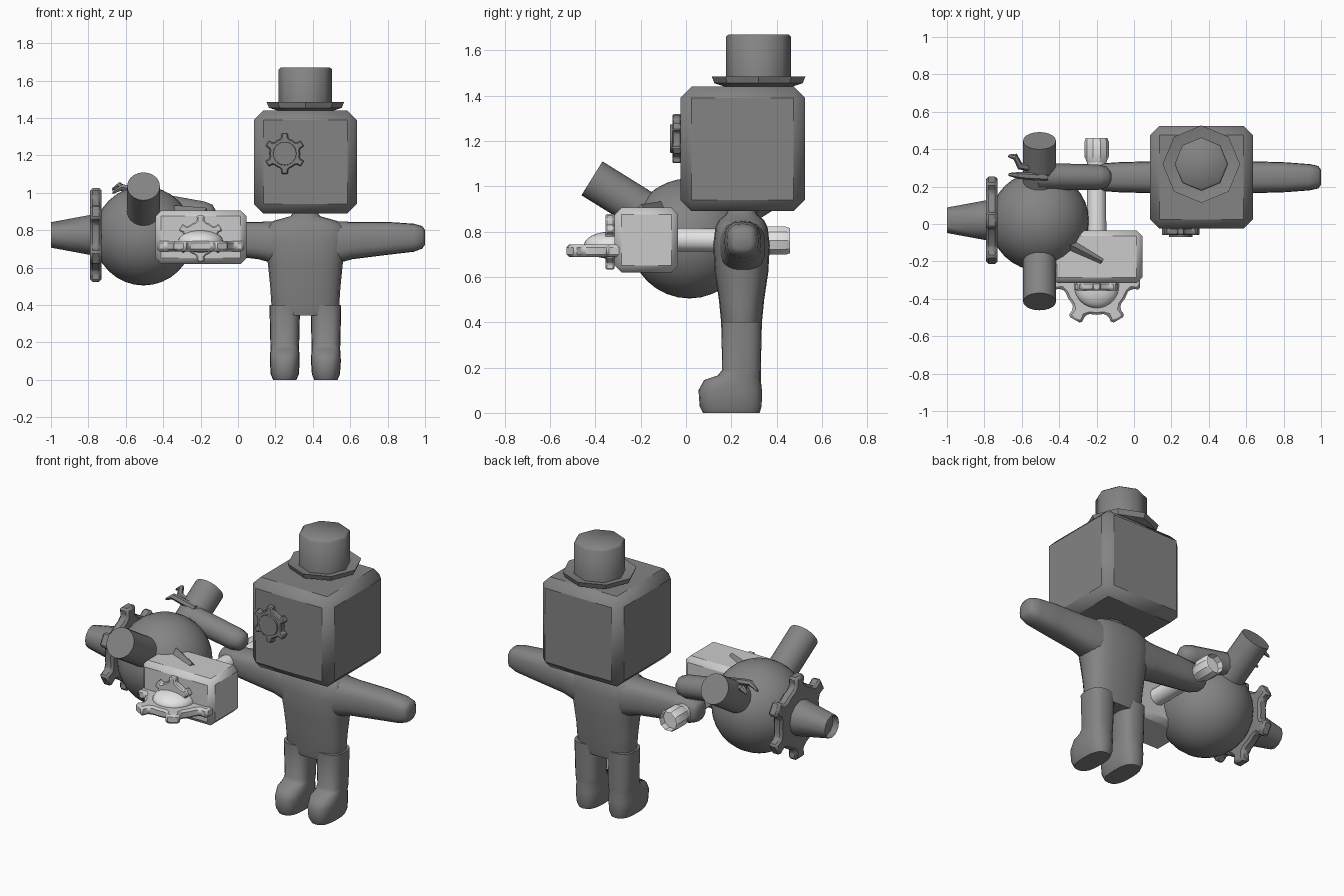
import bpy, bmesh, math
from mathutils import Vector, Matrix

cube = bpy.data.objects.get("Cube")
if cube:
    bpy.data.objects.remove(cube, do_unlink=True)


def material(name, v):
    m = bpy.data.materials.new(name)
    m.use_nodes = True
    m.diffuse_color = (v, v, v, 1)
    m.node_tree.nodes["Principled BSDF"].inputs["Base Color"].default_value = (v, v, v, 1)
    return m


DARK = material("dark grey", 0.23)
PALE = material("pale grey", 0.6)
WHITE = material("off white", 0.78)


def finish(name, bm, mat, angle=35, bevel=0):
    """Turn a bmesh into a shaded object with an optional bevel."""
    bmesh.ops.recalc_face_normals(bm, faces=bm.faces[:])
    me = bpy.data.meshes.new(name)
    bm.to_mesh(me)
    bm.free()
    me.materials.append(mat)
    ob = bpy.data.objects.new(name, me)
    bpy.context.collection.objects.link(ob)
    if bevel:
        mod = ob.modifiers.new("bevel", 'BEVEL')
        mod.width = bevel
        mod.segments = 1
    bpy.ops.object.select_all(action='DESELECT')
    ob.select_set(True)
    bpy.context.view_layer.objects.active = ob
    bpy.ops.object.shade_smooth_by_angle(angle=math.radians(angle))
    return ob


def skin(bm, rings):
    """Bridge rings of points and cap both ends; returns the last cap."""
    loops = [[bm.verts.new(p) for p in r] for r in rings]
    n = len(loops[0])
    for a, b in zip(loops, loops[1:]):
        for i in range(n):
            j = (i + 1) % n
            bm.faces.new((a[i], a[j], b[j], b[i]))
    bm.faces.new(loops[0][::-1])
    return bm.faces.new(loops[-1])


def loft(name, sections, axis, n=20, power=0.75, mat=DARK, angle=50):
    """Loft rounded sections (centre, half width, half depth)."""
    def ring(c, ra, rb):
        pts = []
        for i in range(n):
            t = 2 * math.pi * i / n
            u, v = (math.copysign(abs(f) ** power, f) for f in (math.cos(t), math.sin(t)))
            off = (u * ra, v * rb, 0) if axis == 'z' else (0, u * ra, v * rb)
            pts.append(Vector(c) + Vector(off))
        return pts
    bm = bmesh.new()
    skin(bm, [ring(*s) for s in sections])
    return finish(name, bm, mat, angle)


def tube(name, path, radii, n=16, mat=DARK, hole=0, angle=50):
    """Round tube through the path points, with an optional recess at its end."""
    path = [Vector(p) for p in path]
    quat = (path[-1] - path[0]).to_track_quat('Z', 'Y')
    rings = []
    for p, r in zip(path, radii):
        rings.append([p + quat @ Vector((r * math.cos(2 * math.pi * i / n),
                                         r * math.sin(2 * math.pi * i / n), 0)) for i in range(n)])
    bm = bmesh.new()
    cap = skin(bm, rings)
    if hole:
        bmesh.ops.inset_individual(bm, faces=[cap], thickness=hole)
        for f in bmesh.ops.extrude_discrete_faces(bm, faces=[cap])["faces"]:
            bmesh.ops.translate(bm, verts=f.verts[:], vec=quat @ Vector((0, 0, -0.04)))
    return finish(name, bm, mat, angle)


def box(name, centre, size, mat, bevel):
    bm = bmesh.new()
    bmesh.ops.create_cube(bm, size=1, matrix=Matrix.Translation(centre) @ Matrix.Diagonal((*size, 1)))
    return finish(name, bm, mat, 30, bevel)


def gear(name, centre, normal, up, radius, thick, mat):
    """Six toothed wheel, first tooth pointing along up."""
    up, side = Vector(up), Vector(normal).cross(Vector(up))
    rings = []
    for h in (-thick / 2, thick / 2):
        pts = []
        for k in range(6):
            for deg, f in ((-18, .74), (-11, .8), (-10, 1), (10, 1), (11, .8), (18, .74), (30, .74)):
                t = math.radians(60 * k + deg)
                pts.append(Vector(centre) + Vector(normal) * h
                           + (up * math.cos(t) + side * math.sin(t)) * radius * f)
        rings.append(pts)
    bm = bmesh.new()
    skin(bm, rings)
    return finish(name, bm, mat, 25, radius * 0.05)


def sphere(name, centre, scale, mat):
    bm = bmesh.new()
    bmesh.ops.create_uvsphere(bm, u_segments=32, v_segments=16, radius=1,
                              matrix=Matrix.Translation(centre) @ Matrix.Diagonal((*scale, 1)))
    return finish(name, bm, mat, 60)


# Head, face gear and hat
MID = 0.36
box("head", (MID, 0.25, 1.165), (0.55, 0.55, 0.55), DARK, 0.05)
gear("face_gear", (0.25, -0.04, 1.21), (0, -1, 0), (0, 0, 1), 0.11, 0.04, DARK)
tube("face_gear_hub", [(0.25, -0.03, 1.21), (0.25, -0.07, 1.21)], [0.066, 0.062], 16)
tube("hat_brim", [(MID, 0.32, z) for z in (1.44, 1.455, 1.485, 1.47)], [0.15, 0.195, 0.207, 0.14], 8, angle=25)
tube("hat_crown", [(MID, 0.32, z) for z in (1.45, 1.66, 1.67)], [0.143, 0.143, 0.132], 8, angle=46)

# Torso, tapering to the neck
loft("torso", [((MID, 0.245, z), w, d) for z, w, d in
               ((0.345, .17, .08), (0.38, .18, .088), (0.5, .188, .1), (0.62, .2, .118),
                (0.74, .225, .125), (0.82, .22, .115), (0.85, .17, .1), (0.875, .08, .07), (0.9, .06, .055))], 'z')

# Arms and legs, repeated on each side
for side, s in (("left", 1), ("right", -1)):
    loft(side + "_arm", [((MID + s * x, 0.25, z), d, h) for x, z, d, h in
                         ((.06, .74, .1, .1), (.17, .735, .1, .112), (.25, .745, .086, .1),
                          (.45, .757, .08, .087), (.58, .76, .07, .075), (.625, .762, .06, .06),
                          (.64, .762, .04, .04))], 'x')
    x = MID + s * 0.11
    loft(side + "_leg", [((x, y, z), w, d) for z, y, w, d in
                         ((0, .2, .062, .125), (.03, .197, .075, .137), (.1, .195, .08, .14),
                          (.145, .205, .078, .125), (.165, .235, .076, .095), (.19, .245, .077, .085),
                          (.4, .245, .082, .09))], 'z')

# Round machine with its side gear and nozzle
C = Vector((-0.505, 0.015, 0.77))
sphere("tank", C, (0.265, 0.265, 0.265), DARK)
gear("tank_gear", (-0.76, 0.02, 0.775), (-1, 0, 0), (0, 0, 1), 0.255, 0.06, DARK)
tube("nozzle", [(-0.72, 0.02, 0.775), (-0.8, 0.02, 0.775), (-1, 0.02, 0.775)],
     [0.115, 0.105, 0.068], 12, hole=0.045, angle=40)
for name, s in (("rear_canister", 1), ("front_canister", -1)):
    tube(name, [C + Vector((0, s * .1, .06)), C + Vector((0, s * .43, .265))], [0.088, 0.088], 20)

# Handle sleeve and two bent claws beside the rear canister
tube("handle_sleeve", [(-0.52, 0.255, 0.945), (-0.19, 0.25, 0.89), (-0.145, 0.25, 0.885), (-0.125, 0.25, 0.88)],
     [0.072, 0.068, 0.055, 0.03], 10)
for name, pts in (("upper_claw", ((-.55, .3, 1.0), (-.61, .31, 1.02), (-.635, .36, 1.04), (-.67, .365, 1.02))),
                  ("lower_claw", ((-.46, .25, 1.0), (-.56, .255, 1.02), (-.62, .26, 1.03), (-.67, .265, 1.0)))):
    tube(name, pts, [.02, .02, .018, .008], 6, angle=30)

# Pale gearbox with meshing gears, dome and bracket
box("gearbox", (-0.198, -0.175, 0.763), (0.485, 0.28, 0.285), PALE, 0.03)
gear("flat_gear", (-0.2, -0.31, 0.715), (0, 0, 1), (1, 0, 0), 0.237, 0.055, PALE)
gear("upright_gear", (-0.2, -0.335, 0.755), (0, -1, 0), (0, 0, 1), 0.125, 0.04, PALE)
sphere("gear_dome", (-0.2, -0.33, 0.74), (0.12, 0.12, 0.06), WHITE)
tube("bracket", [(-0.42, -0.07, 0.88), (-0.17, -0.2, 0.88)], [0.06, 0.04], 4, angle=20)

# White pipe running from the gearbox to an open end
tube("pipe", [(-0.2, -0.06, 0.765), (-0.2, 0.36, 0.76)], [0.052, 0.05], 12, WHITE)
tube("pipe_mouth", [(-0.2, 0.33, 0.76), (-0.2, 0.36, 0.76), (-0.2, 0.44, 0.76), (-0.2, 0.46, 0.76)],
     [0.052, 0.065, 0.065, 0.058], 10, WHITE, hole=0.022, angle=30)
